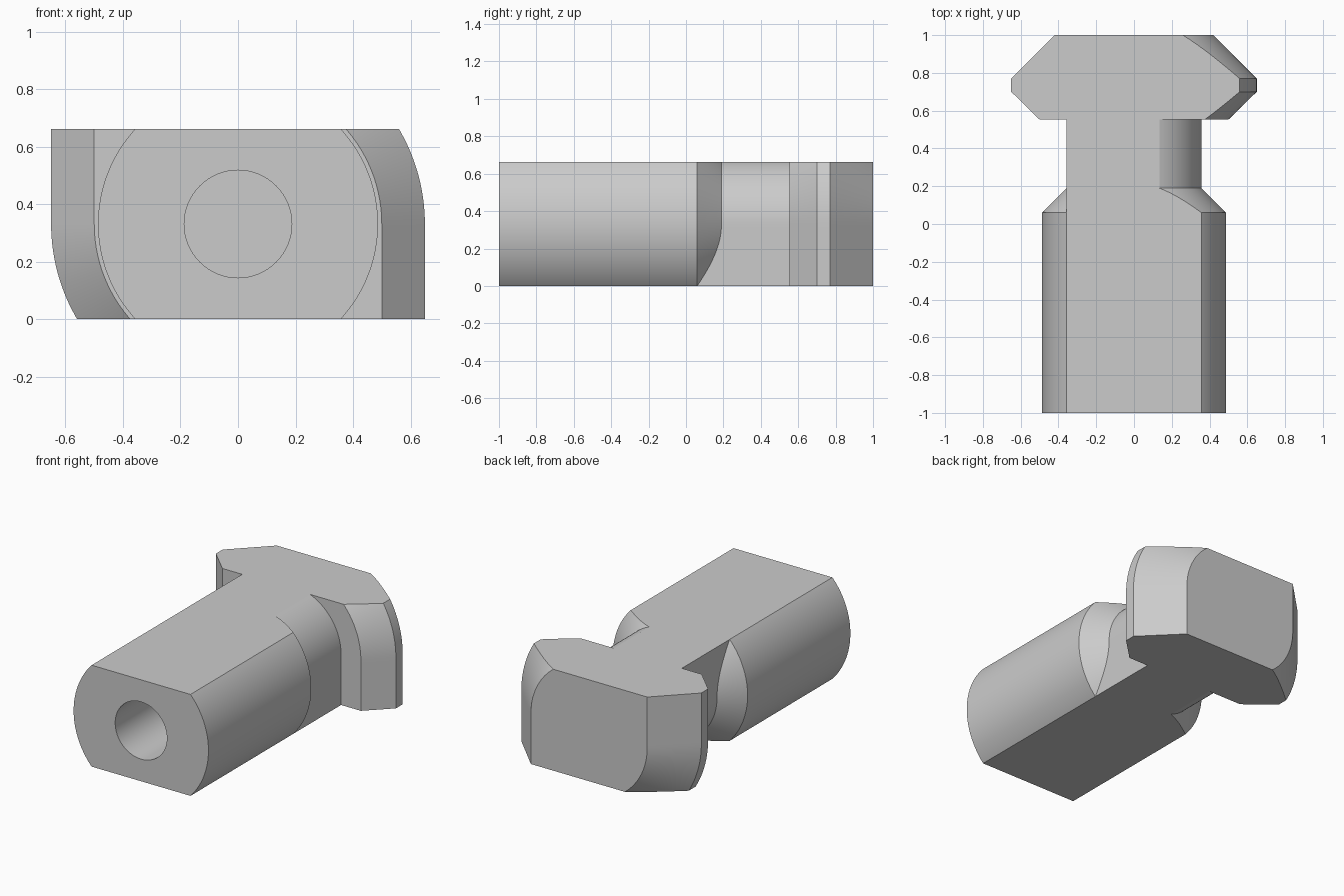
import bpy
import bmesh
from math import sqrt, sin, pi, acos
from mathutils import Matrix

cube = bpy.data.objects.get("Cube")
if cube:
    bpy.data.objects.remove(cube, do_unlink=True)

HEIGHT = 0.662
MID = HEIGHT / 2
NECK = 0.357                        # neck radius and half width
BODY = sqrt(NECK**2 + MID**2)       # barrel radius
N = 20                              # rows per half height

steel = bpy.data.materials.new("plain_steel")
steel.use_nodes = True
grey = (0.6, 0.6, 0.6, 1)
steel.diffuse_color = grey
steel.node_tree.nodes["Principled BSDF"].inputs["Base Color"].default_value = grey

# Row offsets from the axis, spaced evenly around the neck arc
limit = pi / 2 - acos(MID / NECK)
rows = [NECK * sin(limit * i / N) for i in range(-N, N + 1)]
rows[0], rows[-1] = -MID, MID

# Stations along the length: (y, arc radius, half width of the square quadrant)
stations = [(-1, BODY, NECK)]
for d in rows[:N + 1]:              # shoulder cone, stepped so its crease meets the rows
    r = sqrt(NECK**2 + d * d)
    stations.append((0.06 + BODY - r, r, NECK))
stations.append((0.553, NECK, NECK))

head = [(0.553, 0.5), (0.7, 0.65), (0.77, 0.65), (1, 0.42)]
stations.append((*head[0], head[0][1]))
for (y0, r0), (y1, r1) in zip(head, head[1:]):
    steps = 1 if r0 == r1 else 10
    for k in range(1, steps + 1):
        t = k / steps
        r = r0 + (r1 - r0) * t
        stations.append((y0 + (y1 - y0) * t, r, r))


def half_width(r, w, d):
    """Round above the axis, square below it."""
    arc = sqrt(max(r * r - d * d, 0))
    return arc if d > 0 else max(arc, w)


# Locking stud: one side sheet, its half-turn copy, and flat caps
bm = bmesh.new()
sides = []
for turn in (1, -1):
    grid = [[bm.verts.new((turn * half_width(r, w, d), y, MID + turn * d))
             for d in rows] for y, r, w in stations]
    sides.append(grid)
    for a, b in zip(grid, grid[1:]):
        for j in range(2 * N):
            bm.faces.new((a[j], b[j], b[j + 1]))
            bm.faces.new((a[j], b[j + 1], a[j + 1]))

left, right = sides
for s in (0, -1):                   # front and back
    bm.faces.new(left[s] + right[s])
for j in (0, -1):                   # bottom and top
    bm.faces.new([row[j] for row in left] + [row[-1 - j] for row in reversed(right)])
bmesh.ops.recalc_face_normals(bm, faces=bm.faces)

mesh = bpy.data.meshes.new("locking_stud")
bm.to_mesh(mesh)
bm.free()
mesh.materials.append(steel)
stud = bpy.data.objects.new("locking_stud", mesh)
bpy.context.collection.objects.link(stud)

# Blind bore in the front end
bm = bmesh.new()
bmesh.ops.create_cone(bm, cap_ends=True, segments=64, radius1=0.187, radius2=0.187, depth=2,
                      matrix=Matrix.Translation((0, -1, MID)) @ Matrix.Rotation(pi / 2, 4, "X"))
bore_mesh = bpy.data.meshes.new("bore_cutter")
bm.to_mesh(bore_mesh)
bm.free()
bore_mesh.materials.append(steel)
bore = bpy.data.objects.new("bore_cutter", bore_mesh)
bore.hide_render = True
bpy.context.collection.objects.link(bore)

cut = stud.modifiers.new("bore", "BOOLEAN")
cut.operation = "DIFFERENCE"
cut.solver = "EXACT"
cut.object = bore

bpy.ops.object.select_all(action="DESELECT")
stud.select_set(True)
bpy.context.view_layer.objects.active = stud
bpy.ops.object.modifier_apply(modifier=cut.name)
bpy.data.objects.remove(bore, do_unlink=True)
bpy.ops.object.shade_smooth_by_angle(angle=pi / 9)
